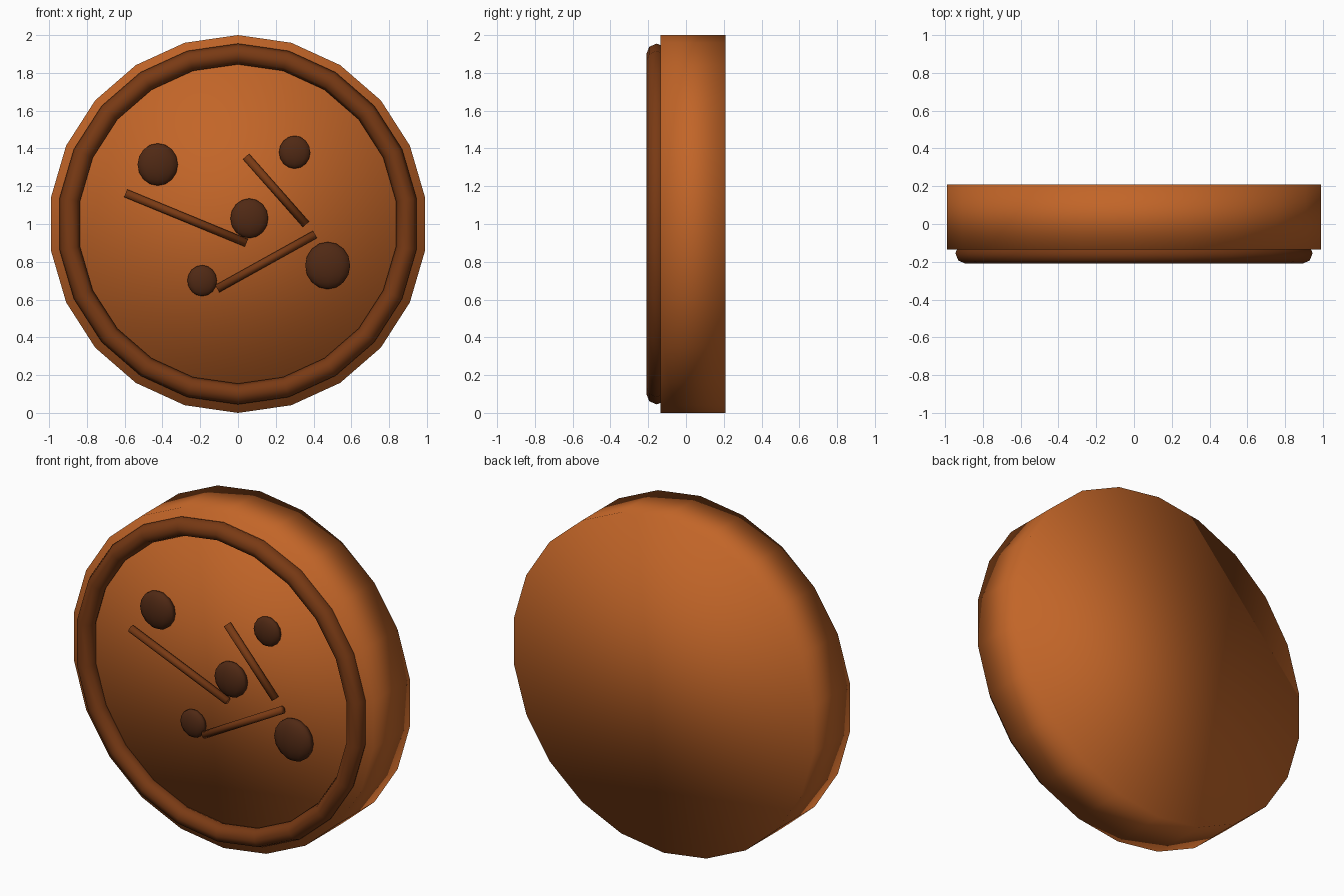
import bpy, math
from mathutils import Vector

if "Cube" in bpy.data.objects:
    bpy.data.objects.remove(bpy.data.objects["Cube"])


def material(name, rgb):
    m = bpy.data.materials.new(name)
    m.diffuse_color = (*rgb, 1)
    m.use_nodes = True
    m.node_tree.nodes["Principled BSDF"].inputs["Base Color"].default_value = m.diffuse_color
    return m


BISCUIT = material("biscuit_orange_brown", (0.54, 0.13, 0.021))
CRUST = material("crust_brown", (0.19, 0.042, 0.007))
CHIP = material("chip_dark_brown", (0.08, 0.022, 0.007))


def finish(name, mat):
    ob = bpy.context.object
    ob.name = name
    ob.data.materials.append(mat)
    bpy.ops.object.shade_smooth()
    return ob


# thick round disc, standing on its edge
bpy.ops.mesh.primitive_cylinder_add(vertices=22, radius=1, depth=0.345,
                                    location=(0, 0.037, 1),
                                    rotation=(math.pi / 2, 0, 0))
finish("disc", BISCUIT)

# raised rim on the front face (a vertex points straight up)
bpy.ops.mesh.primitive_torus_add(major_segments=22, minor_segments=8,
                                 major_radius=0.9, minor_radius=0.055,
                                 location=(0, -0.155, 1),
                                 rotation=(math.pi / 2, math.pi / 2, 0))
rim = finish("rim", CRUST)
rim.rotation_euler = (math.pi / 2, math.pi / 2, 0)

# flattened chips: x, z, radius
for i, (x, z, r) in enumerate([(-0.425, 1.315, 0.112), (0.30, 1.38, 0.087),
                               (0.06, 1.03, 0.105), (0.475, 0.78, 0.125),
                               (-0.19, 0.70, 0.082)]):
    bpy.ops.mesh.primitive_uv_sphere_add(segments=10, ring_count=8, radius=1,
                                         location=(x, -0.15, z))
    ob = finish(f"chip_{i + 1}", CHIP)
    ob.scale = (r, r * 0.45, r)

# thin cracks: rods between two points on the face
for i, (x1, z1, x2, z2) in enumerate([(-0.595, 1.163, 0.045, 0.9),
                                      (0.042, 1.358, 0.36, 0.998),
                                      (-0.11, 0.657, 0.408, 0.945)]):
    a, b = Vector((x1, -0.162, z1)), Vector((x2, -0.162, z2))
    bpy.ops.mesh.primitive_cylinder_add(
        vertices=8, radius=0.022, depth=(b - a).length, location=(a + b) / 2,
        rotation=(b - a).to_track_quat('Z', 'Y').to_euler())
    finish(f"crack_{i + 1}", CRUST)
